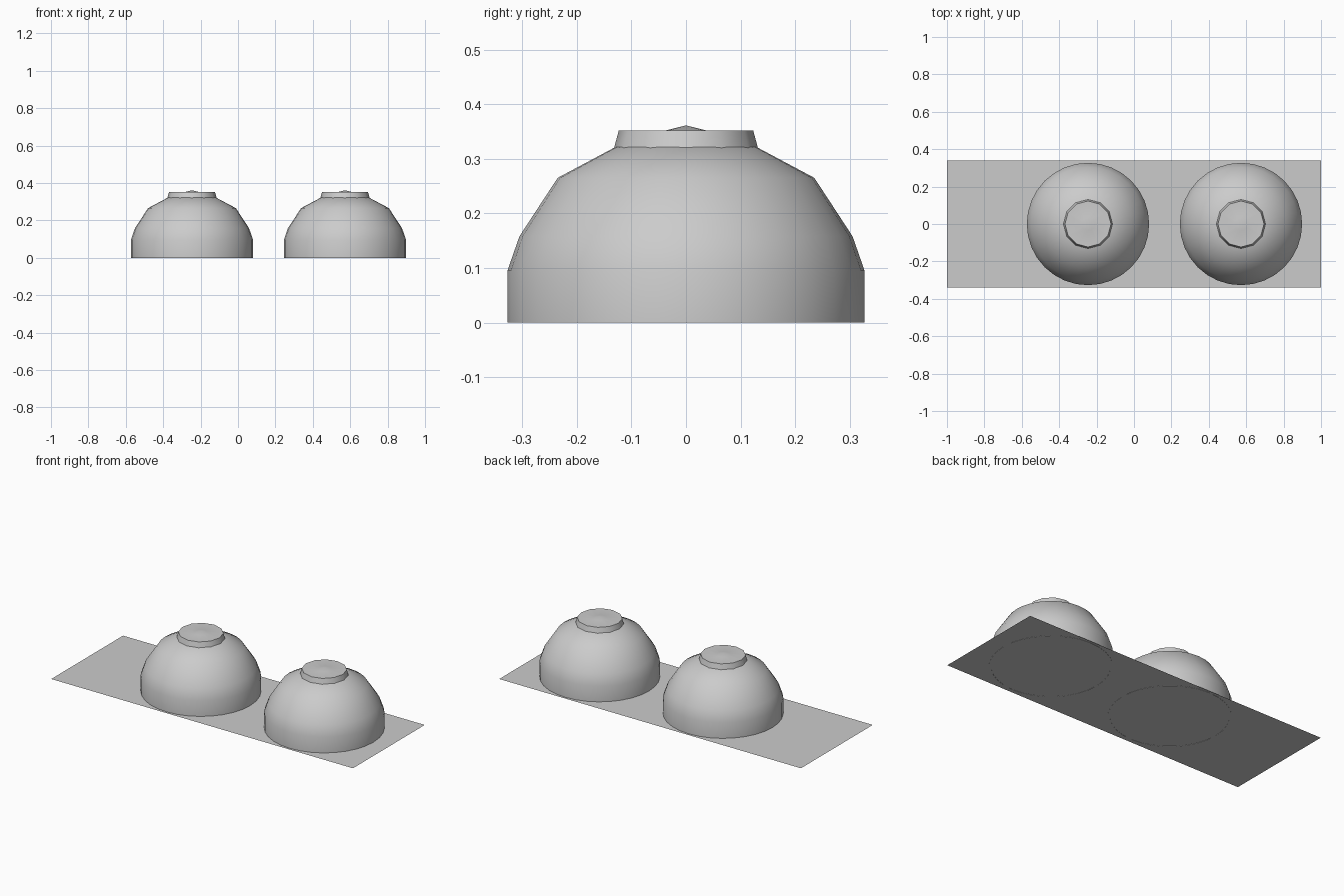
import bpy, bmesh, math

if "Cube" in bpy.data.objects:
    bpy.data.objects.remove(bpy.data.objects["Cube"])


def lathe(name, profile, sides, x, angle=40):
    """Revolve an (r, z) profile around a vertical axis at x."""
    bm = bmesh.new()
    verts = [bm.verts.new((r, 0, z)) for r, z in profile]
    edges = [bm.edges.new(p) for p in zip(verts, verts[1:])]
    bmesh.ops.spin(bm, geom=verts + edges, cent=(0, 0, 0), axis=(0, 0, 1),
                   angle=2 * math.pi, steps=sides, use_duplicate=False)
    bmesh.ops.remove_doubles(bm, verts=bm.verts, dist=1e-4)
    bmesh.ops.recalc_face_normals(bm, faces=bm.faces)
    mesh = bpy.data.meshes.new(name)
    bm.to_mesh(mesh)
    bm.free()
    obj = bpy.data.objects.new(name, mesh)
    obj.location.x = x
    bpy.context.collection.objects.link(obj)
    bpy.ops.object.select_all(action='DESELECT')
    obj.select_set(True)
    bpy.context.view_layer.objects.active = obj
    bpy.ops.object.shade_smooth_by_angle(angle=math.radians(angle))
    return obj


# Flat tray, just above the bowl rims
bpy.ops.mesh.primitive_plane_add(size=2, location=(0, 0, 0.001))
tray = bpy.context.object
tray.name = "tray"
tray.scale.y = 0.34

# Upturned bowl: outer wall, crown, then inner wall back to the open rim
bowl = [(0, 0.312), (0.125, 0.308), (0.226, 0.256), (0.294, 0.152),
        (0.315, 0.093), (0.315, 0), (0.327, 0), (0.327, 0.095),
        (0.305, 0.158), (0.235, 0.265), (0.13, 0.321), (0, 0.33)]
# Tapered foot with a small raised point in the middle
foot = [(0.133, 0.315), (0.123, 0.352), (0.036, 0.352), (0, 0.361)]

for side, x in (("left", -0.246), ("right", 0.572)):
    lathe(side + "_bowl", bowl, 32, x)
    lathe(side + "_foot", foot, 12, x)
